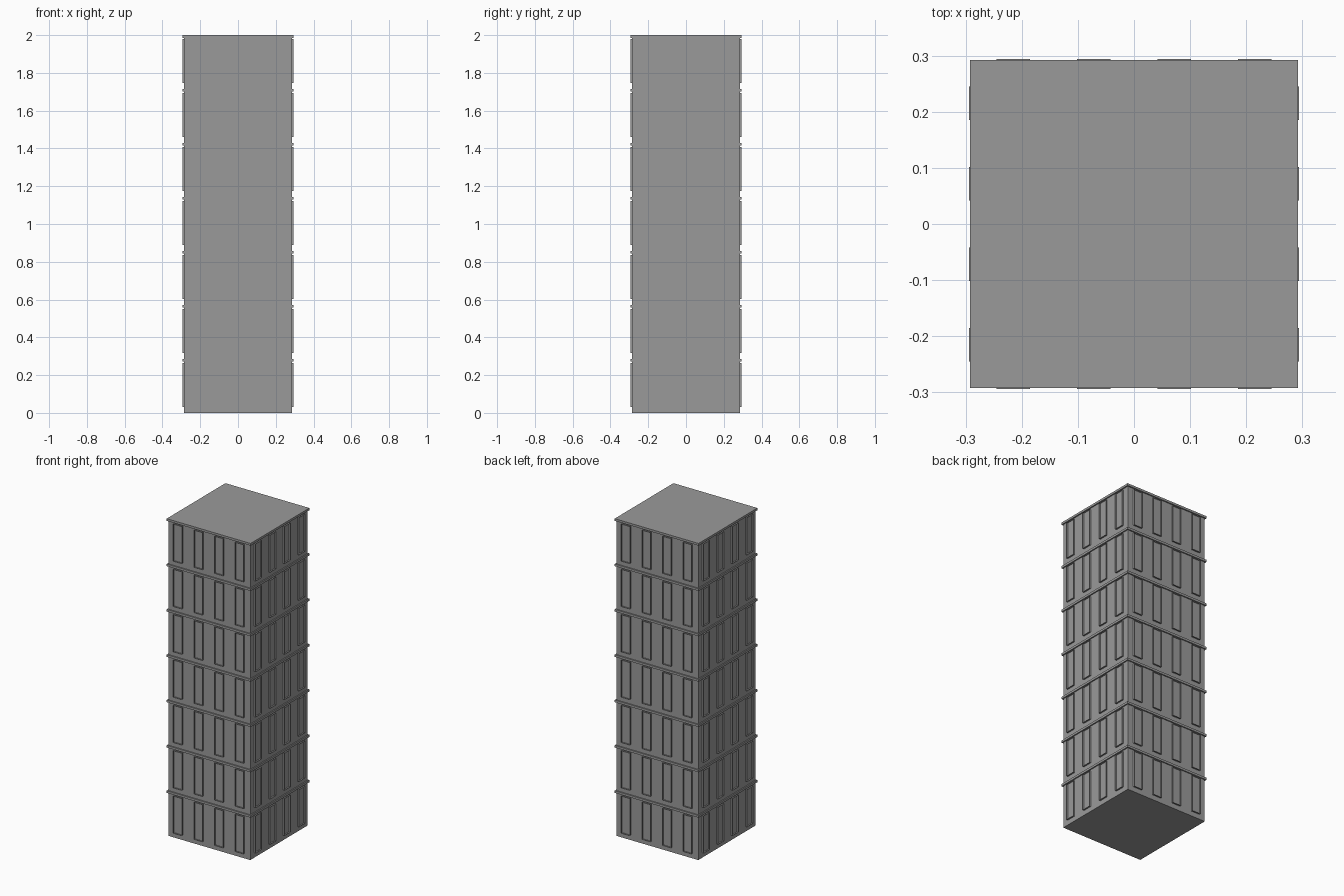
import bpy, bmesh
from mathutils import Matrix, Vector
from math import pi

if "Cube" in bpy.data.objects:
    bpy.data.objects.remove(bpy.data.objects["Cube"])

FLOORS, H = 7, 2 / 7
WALL = 0.285          # half width of the walls
OUT = 0.2945          # outer edge of the window surrounds

stone = bpy.data.materials.new("dark_grey_stone")
stone.diffuse_color = (0.324, 0.324, 0.324, 1)
stone.use_nodes = True
stone.node_tree.nodes["Principled BSDF"].inputs["Base Color"].default_value = stone.diffuse_color


def add_box(bm, lo, hi):
    c = [(a + b) / 2 for a, b in zip(lo, hi)]
    s = [b - a for a, b in zip(lo, hi)]
    bmesh.ops.create_cube(bm, size=1, matrix=Matrix.Translation(c) @ Matrix.Diagonal((*s, 1)))


def add_surround(bm, x0, x1, z0, z1, rot):
    """Thin upstanding rim around a window, open at the front."""
    loop = [(x0, z0), (x1, z0), (x1, z1), (x0, z1)]
    back, front = ([bm.verts.new(rot @ Vector((x, y, z))) for x, z in loop]
                   for y in (-WALL, -OUT))
    for i in range(4):
        j = (i + 1) % 4
        bm.faces.new((back[i], back[j], front[j], front[i]))


def finish(bm, name):
    me = bpy.data.meshes.new(name)
    bmesh.ops.recalc_face_normals(bm, faces=bm.faces)
    bm.to_mesh(me)
    bm.free()
    me.materials.append(stone)
    ob = bpy.data.objects.new(name, me)
    bpy.context.collection.objects.link(ob)


# Main tower walls
bm = bmesh.new()
add_box(bm, (-WALL, -WALL, 0), (WALL, WALL, 1.995))
finish(bm, "tower_walls")

# Ledge at the top of every floor
bm = bmesh.new()
for f in range(1, FLOORS + 1):
    z = f * H
    add_box(bm, (-0.2925, -0.2925, z - 0.014), (0.2925, 0.2925, z))
finish(bm, "floor_ledges")

# Window surrounds, four per side on each floor
bm = bmesh.new()
for side in range(4):
    rot = Matrix.Rotation(side * pi / 2, 4, 'Z')
    for f in range(FLOORS):
        for i in range(4):
            x = (i - 1.5) * 0.1435
            add_surround(bm, x - 0.03, x + 0.03, f * H + 0.031, f * H + 0.265, rot)
finish(bm, "window_surrounds")
